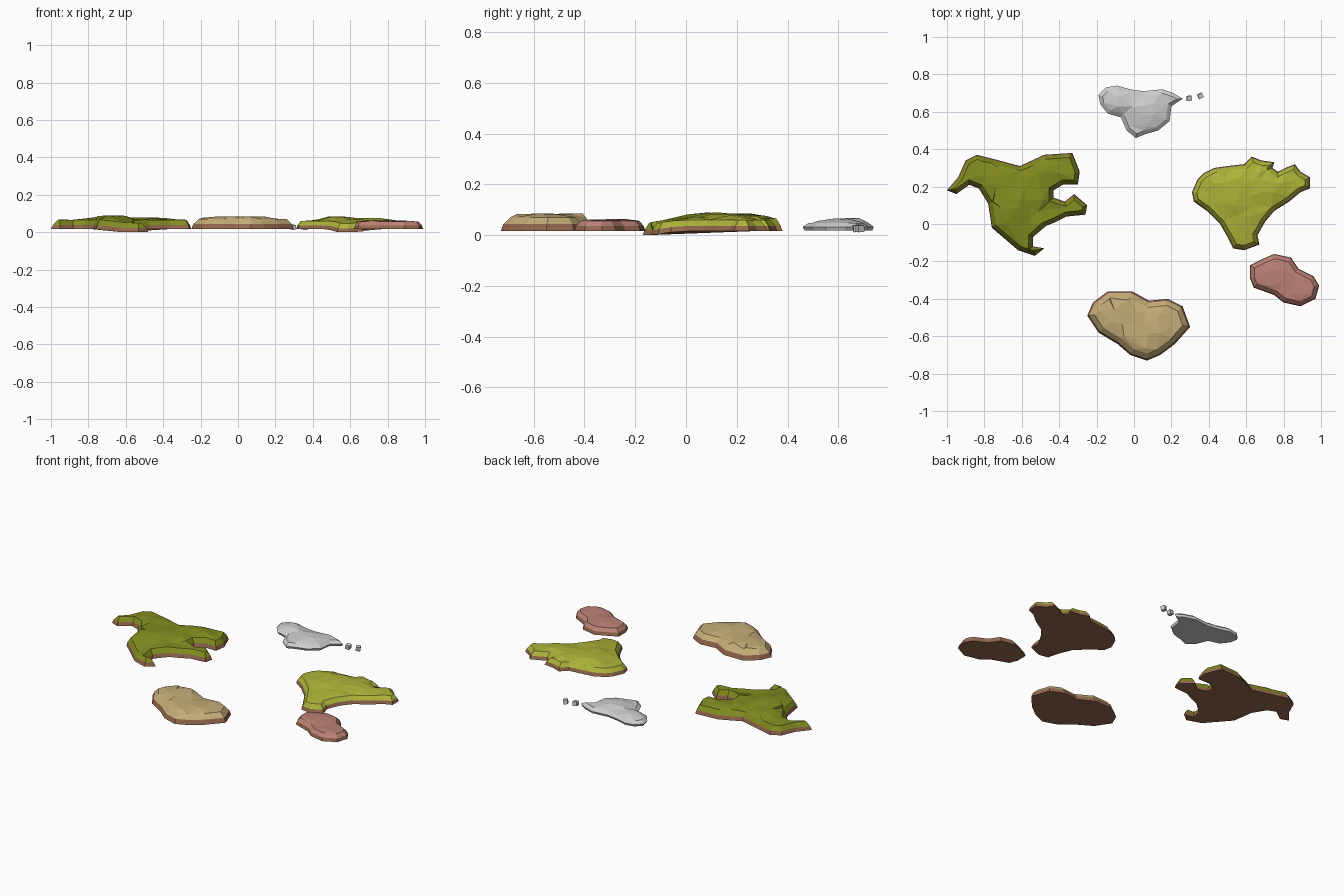
import bpy, bmesh, random
from mathutils import Vector
from mathutils.geometry import delaunay_2d_cdt

if "Cube" in bpy.data.objects:
    bpy.data.objects.remove(bpy.data.objects["Cube"])

random.seed(4)


def material(name, rgb):
    m = bpy.data.materials.new(name)
    m.diffuse_color = (*rgb, 1)
    m.use_nodes = True
    m.node_tree.nodes["Principled BSDF"].inputs["Base Color"].default_value = m.diffuse_color
    return m


def pairs(text):
    return [Vector([float(c) for c in p.split(",")]) for p in text.split()]


def inset(pts, d):
    """Move a clockwise outline inwards by d."""
    out = []
    for i, p in enumerate(pts):
        a = (p - pts[i - 1]).normalized()
        b = (pts[(i + 1) % len(pts)] - p).normalized()
        na, nb = Vector((a.y, -a.x)), Vector((b.y, -b.x))
        n = (na + nb).normalized()
        out.append(p + n * d / max(n.dot(na), 0.65))
    return out


def island(name, outline, levels, hills, mats, dip_y=None):
    """levels: (z, inset) for base, soil edge and rim; hills: (x, y, radius, height)."""
    def dip(p):
        return 0.0 if dip_y is None else min(0.016, max(0, (dip_y - p.y) * 0.16))

    bm = bmesh.new()
    n = len(outline)
    rings = []
    for z, d in levels:
        flat = inset(outline, d)
        rings.append((flat, [bm.verts.new((p.x, p.y, z - dip(p))) for p in flat]))

    # Underside and sloped walls
    bm.faces.new(rings[0][1])
    for k in range(len(rings) - 1):
        lo, hi = rings[k][1], rings[k + 1][1]
        for i in range(n):
            j = (i + 1) % n
            f = bm.faces.new((lo[i], lo[j], hi[j], hi[i]))
            f.material_index = min(k, len(mats) - 1) if mats else 0

    # Faceted top with low plateaus
    rim = rings[-1][0]
    zr = levels[-1][0]
    xs, ys = [p.x for p in rim], [p.y for p in rim]
    step = 0.062
    pts = list(rim)
    y = min(ys) + step / 2
    while y < max(ys):
        x = min(xs) + step / 2
        while x < max(xs):
            pts.append(Vector((x + random.uniform(-.018, .018), y + random.uniform(-.018, .018))))
            x += step
        y += step
    res = delaunay_2d_cdt(pts, [], [list(range(n))[::-1]], 1, 1e-5)
    made = {}
    for face in res[2]:
        for i in face:
            if i not in made:
                p = res[0][i]
                z = zr - dip(p)
                if res[3][i] and min(res[3][i]) >= n:
                    z += random.uniform(0, .003)
                    z += max(h * min(1, max(0, (r - (p - Vector((hx, hy))).length) / .05))
                             for hx, hy, r, h in hills)
                made[i] = bm.verts.new((p.x, p.y, z))
        f = bm.faces.new([made[i] for i in face])
        f.material_index = 1 if mats else 0

    bmesh.ops.remove_doubles(bm, verts=bm.verts, dist=1e-4)
    bmesh.ops.recalc_face_normals(bm, faces=bm.faces)
    me = bpy.data.meshes.new(name)
    bm.to_mesh(me)
    bm.free()
    ob = bpy.data.objects.new(name, me)
    bpy.context.collection.objects.link(ob)
    for m in mats:
        me.materials.append(m)
    return ob


soil = material("soil", (.30, .14, .075))
dark_green = material("dark_green", (.23, .27, .015))
light_green = material("light_green", (.42, .46, .04))
sand = material("sand", (.56, .42, .19))
clay = material("clay", (.50, .22, .18))

# Large west island with tail and bay
west = pairs("-1,.18 -.94,.25 -.90,.34 -.84,.37 -.76,.35 -.61,.31 -.48,.37 -.33,.38 -.29,.28 "
             "-.30,.21 -.38,.21 -.43,.18 -.43,.14 -.37,.12 -.32,.16 -.25,.10 -.26,.05 -.36,.04 "
             "-.42,.01 -.47,-.01 -.54,-.07 -.54,-.12 -.48,-.13 -.53,-.17 -.62,-.14 -.76,-.02 "
             "-.78,.11 -.83,.19 -.88,.21 -.95,.16")
island("west_island", west, [(.016, 0), (.038, .007), (.066, .024)],
       [(-.67, .10, .13, .020), (-.72, .22, .11, .016), (-.48, .22, .14, .010)],
       [soil, dark_green], -.03)

# East island, wedge shaped with a ragged north shore
east = pairs(".31,.17 .34,.24 .37,.27 .43,.30 .50,.31 .59,.32 .63,.36 .68,.34 .75,.33 .74,.30 "
             ".77,.28 .81,.30 .86,.32 .89,.28 .94,.25 .94,.19 .89,.17 .83,.12 .75,.07 .70,.01 "
             ".66,-.06 .67,-.11 .59,-.14 .53,-.13 .50,-.07 .46,0 .39,.07 .32,.12")
island("east_island", east, [(.016, 0), (.036, .007), (.060, .025)],
       [(.54, .18, .13, .020), (.70, .21, .12, .014), (.60, .06, .09, .010)],
       [soil, light_green], -.03)

# Sandy south island
south = pairs("-.25,-.49 -.22,-.42 -.14,-.36 -.01,-.36 .08,-.41 .18,-.40 .26,-.44 .30,-.55 "
              ".22,-.64 .14,-.70 .07,-.73 -.02,-.70 -.09,-.64 -.19,-.58")
island("south_island", south, [(.016, 0), (.043, .010), (.070, .035)],
       [(-.07, -.50, .15, .012), (.08, -.58, .13, .012)], [soil, sand])

# Small clay island
small = pairs(".62,-.22 .68,-.19 .75,-.16 .84,-.18 .88,-.24 .96,-.28 .99,-.33 .97,-.40 "
              ".89,-.44 .80,-.42 .75,-.38 .64,-.34 .62,-.29")
island("clay_island", small, [(.016, 0), (.036, .006), (.056, .024)],
       [(.75, -.27, .09, .008), (.89, -.36, .07, .006)], [soil, clay])

# Bare rock north island with two stray stones
north = pairs("-.19,.69 -.15,.73 -.09,.74 -.02,.72 .05,.71 .15,.72 .21,.70 .26,.67 .20,.63 "
              ".19,.55 .13,.50 .06,.48 .01,.46 -.04,.50 -.07,.57 -.14,.59 -.18,.64")
island("rock_island", north, [(.018, .006), (.032, 0), (.048, .020)],
       [(-.07, .65, .10, .018), (.06, .60, .10, .016), (.12, .65, .06, .008)], [])
for i, (x, y, turn) in enumerate([(.295, .672, .1), (.355, .685, .5)]):
    bpy.ops.mesh.primitive_cube_add(size=.026, location=(x, y, .026), rotation=(.1, .1, turn))
    bpy.context.object.name = f"stray_stone_{i + 1}"
